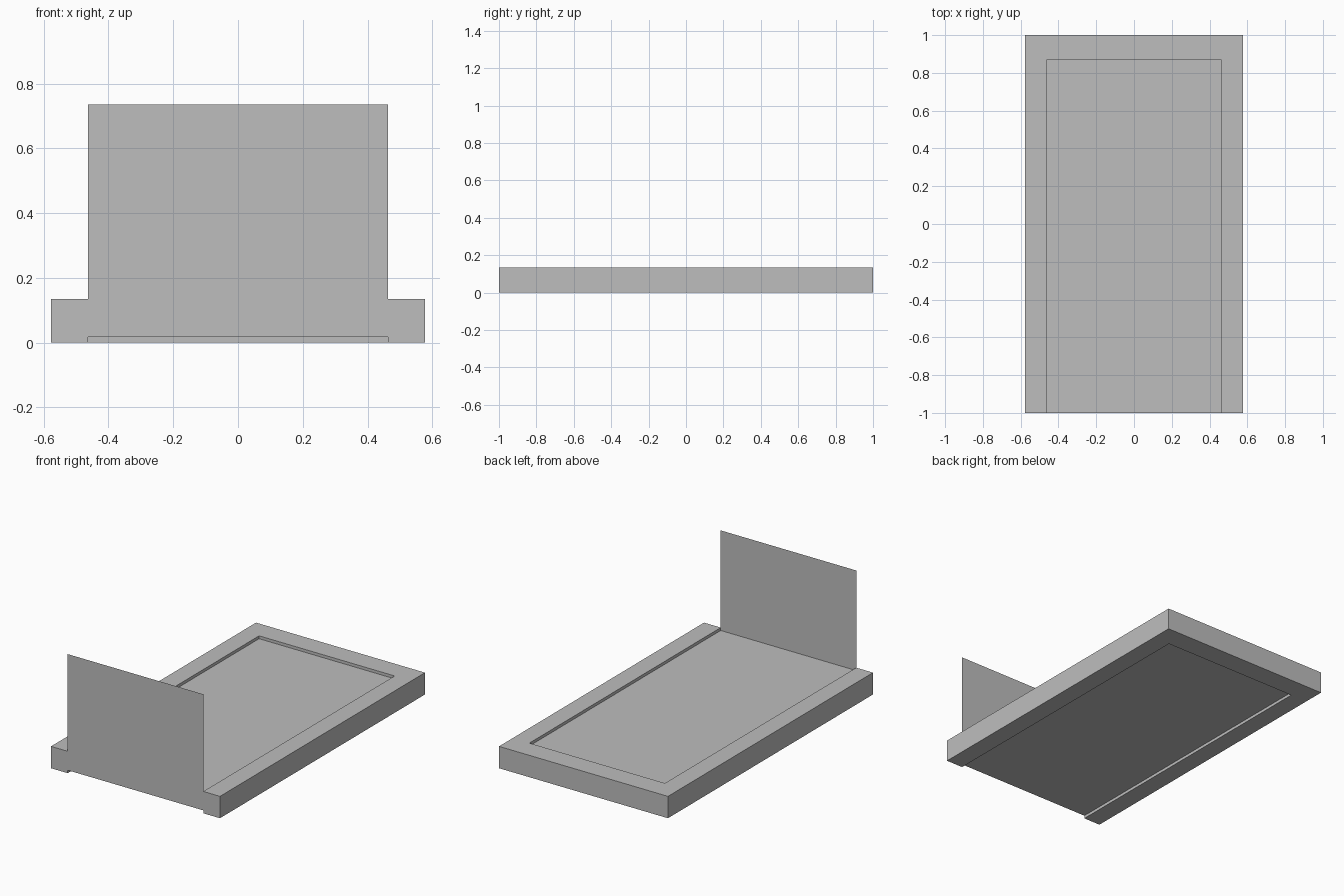
import bpy
import bmesh

cube = bpy.data.objects.get("Cube")
if cube:
    bpy.data.objects.remove(cube, do_unlink=True)

# Main dimensions
OUT_X, IN_X = 0.577, 0.463
FRONT, BACK, IN_BACK = -1.0, 1.0, 0.867
FRAME_H, DECK_LOW, DECK_TOP, BOARD_TOP = 0.135, 0.018, 0.117, 0.735

grey = bpy.data.materials.new("plain grey")
grey.use_nodes = True
colour = (0.515, 0.515, 0.515, 1.0)
grey.diffuse_color = colour
grey.node_tree.nodes["Principled BSDF"].inputs["Base Color"].default_value = colour


def finish(name, bm):
    mesh = bpy.data.meshes.new(name)
    bm.to_mesh(mesh)
    bm.free()
    mesh.materials.append(grey)
    obj = bpy.data.objects.new(name, mesh)
    bpy.context.collection.objects.link(obj)
    return obj


def prism(name, outline, height):
    """Extrude a flat outline upwards from the ground."""
    bm = bmesh.new()
    face = bm.faces.new([bm.verts.new((x, y, 0)) for x, y in outline])
    ext = bmesh.ops.extrude_face_region(bm, geom=[face], use_keep_orig=True)
    verts = [g for g in ext["geom"] if isinstance(g, bmesh.types.BMVert)]
    bmesh.ops.translate(bm, verts=verts, vec=(0, 0, height))
    bmesh.ops.recalc_face_normals(bm, faces=bm.faces)
    return finish(name, bm)


def sheet(name, path):
    """Sweep a (y, z) path across the width between the side rails."""
    bm = bmesh.new()
    rows = [[bm.verts.new((x, y, z)) for x in (-IN_X, IN_X)] for y, z in path]
    for (a, b), (c, d) in zip(rows, rows[1:]):
        bm.faces.new((a, b, d, c))
    return finish(name, bm)


# U-shaped frame, open at the front
right_half = [(-IN_X, IN_BACK), (-IN_X, FRONT), (-OUT_X, FRONT), (-OUT_X, BACK)]
left_half = [(-x, y) for x, y in reversed(right_half)]
prism("frame", right_half + left_half, FRAME_H)

# Recessed deck surface
sheet("deck_top", [(FRONT, DECK_TOP), (IN_BACK, DECK_TOP)])

# Underside of the deck, folding up into the thin upright front board
sheet("underside_and_front_board",
      [(IN_BACK, DECK_LOW), (FRONT, DECK_LOW), (FRONT, BOARD_TOP)])
